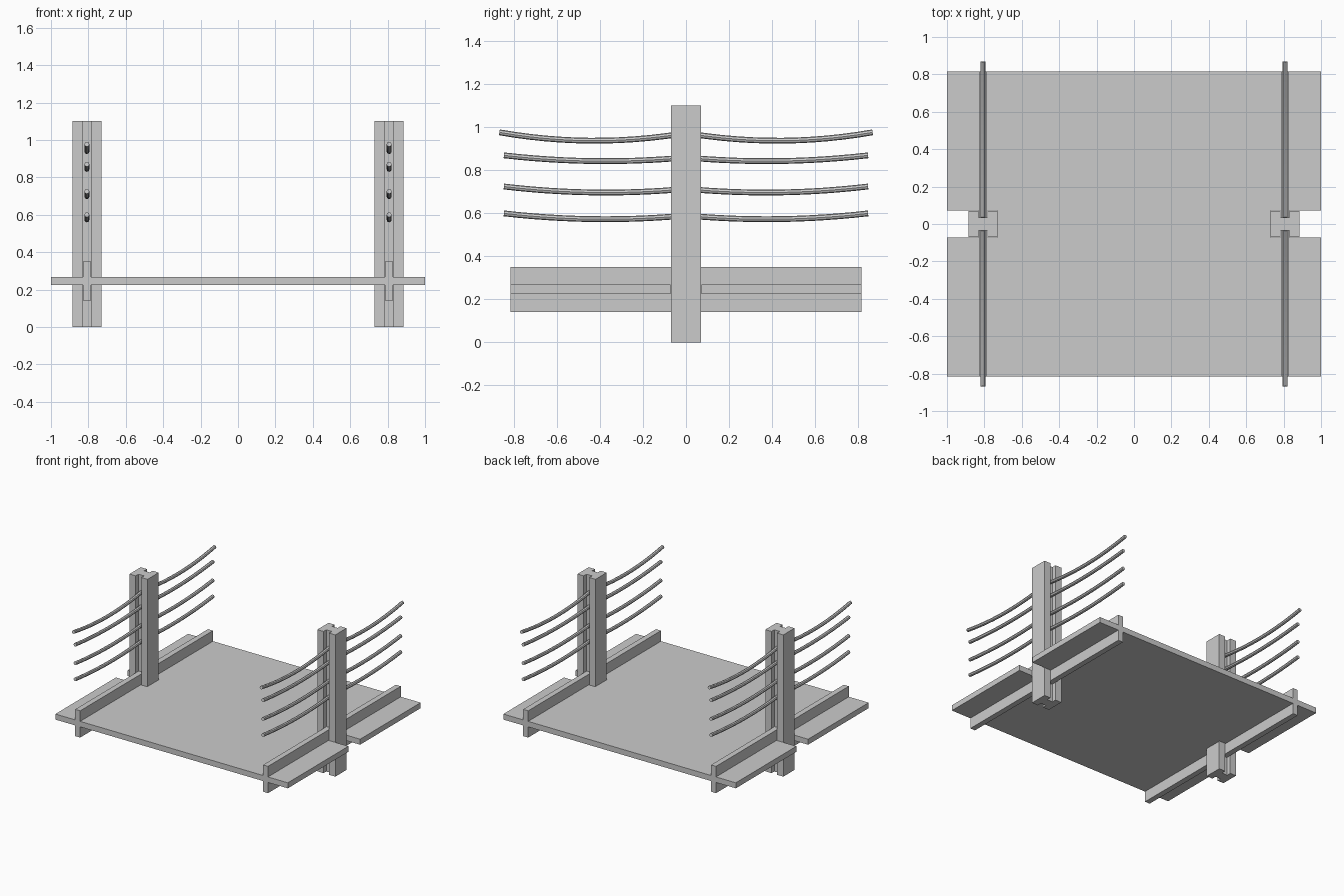
import bpy, bmesh

if "Cube" in bpy.data.objects:
    bpy.data.objects.remove(bpy.data.objects["Cube"])

PX = 0.808      # x of post, rail and rope centre line
HW = 0.0775     # post half width
HD = 0.069      # post half depth
GW = 0.024      # groove half width
GD = 0.035      # groove floor, distance from y = 0


def prism(name, pts, place, a, b):
    """Extrude a closed 2D profile from a to b."""
    bm = bmesh.new()
    base = bm.faces.new([bm.verts.new(place(u, v, a)) for u, v in pts])
    ext = bmesh.ops.extrude_face_region(bm, geom=[base])
    shift = [q - p for p, q in zip(place(0, 0, a), place(0, 0, b))]
    verts = [g for g in ext["geom"] if isinstance(g, bmesh.types.BMVert)]
    bmesh.ops.translate(bm, vec=shift, verts=verts)
    bmesh.ops.recalc_face_normals(bm, faces=bm.faces)
    me = bpy.data.meshes.new(name)
    bm.to_mesh(me)
    bm.free()
    ob = bpy.data.objects.new(name, me)
    bpy.context.collection.objects.link(ob)
    return ob


def along_z(u, v, w):
    return (u, v, w)


def along_y(u, v, w):
    return (u, w, v)


def h_profile(s, outer, inner=HW, depth=HD, groove=GW):
    """H-shaped section grooved on front and back; outer reaches away from the deck."""
    half = [(-inner, depth), (-groove, depth), (-groove, GD),
            (groove, GD), (groove, depth), (outer, depth)]
    full = half + [(x, -y) for x, y in reversed(half)]
    return [(s * (PX + x), y) for x, y in full]


# Deck with side rails running through it, one continuous section
r, z0, z1, lo, hi = 0.0215, 0.225, 0.268, 0.142, 0.35
top = [(-1, z1), (-PX - r, z1), (-PX - r, hi), (-PX + r, hi), (-PX + r, z1),
       (PX - r, z1), (PX - r, hi), (PX + r, hi), (PX + r, z1), (1, z1)]
bottom = [(1, z0), (PX + r, z0), (PX + r, lo), (PX - r, lo), (PX - r, z0),
          (-PX + r, z0), (-PX + r, lo), (-PX - r, lo), (-PX - r, z0), (-1, z0)]
deck = prism("deck_with_rails", top + bottom, along_y, -0.816, 0.816)

# Rope centre heights: at the post, mid-span, free end, and end distance
ROPES = [(0.968, 0.938, 0.977, 0.868), (0.857, 0.843, 0.870, 0.847),
         (0.711, 0.697, 0.725, 0.847), (0.587, 0.573, 0.600, 0.847)]


def rope(name, x, sy, za, zm, zb, end):
    ya, ym = 0.035, 0.41
    cu = bpy.data.curves.new(name, "CURVE")
    cu.dimensions = "3D"
    cu.bevel_depth = 0.0135
    cu.bevel_resolution = 2
    cu.use_fill_caps = True
    n = 13
    sp = cu.splines.new("POLY")
    sp.points.add(n - 1)
    for i, p in enumerate(sp.points):
        y = ya + (end - ya) * i / (n - 1)
        z = (za * (y - ym) * (y - end) / ((ya - ym) * (ya - end))
             + zm * (y - ya) * (y - end) / ((ym - ya) * (ym - end))
             + zb * (y - ya) * (y - ym) / ((end - ya) * (end - ym)))
        p.co = (x, sy * y, z, 1)
    ob = bpy.data.objects.new(name, cu)
    bpy.context.collection.objects.link(ob)
    bpy.ops.object.select_all(action="DESELECT")
    ob.select_set(True)
    bpy.context.view_layer.objects.active = ob
    bpy.ops.object.convert(target="MESH")
    bpy.ops.object.shade_smooth_by_angle()


for s, side in ((-1, "left"), (1, "right")):
    # Notch in the deck edge around the post
    cutter = prism("notch_cutter", h_profile(s, 0.3, HW, 0.072, GW - 0.001),
                   along_z, 0, 0.6)
    cutter.hide_render = True
    mod = deck.modifiers.new("notch", "BOOLEAN")
    mod.operation = "DIFFERENCE"
    mod.solver = "EXACT"
    mod.object = cutter
    bpy.context.view_layer.objects.active = deck
    bpy.ops.object.modifier_apply(modifier=mod.name)
    bpy.data.objects.remove(cutter)

    # Grooved post
    prism(side + "_post", h_profile(s, HW), along_z, 0, 1.102)

    # Sagging handrail ropes, front and back of the post
    for sy, facing in ((-1, "front"), (1, "back")):
        for i, spec in enumerate(ROPES):
            rope(f"{side}_{facing}_rope_{i + 1}", s * PX, sy, *spec)
